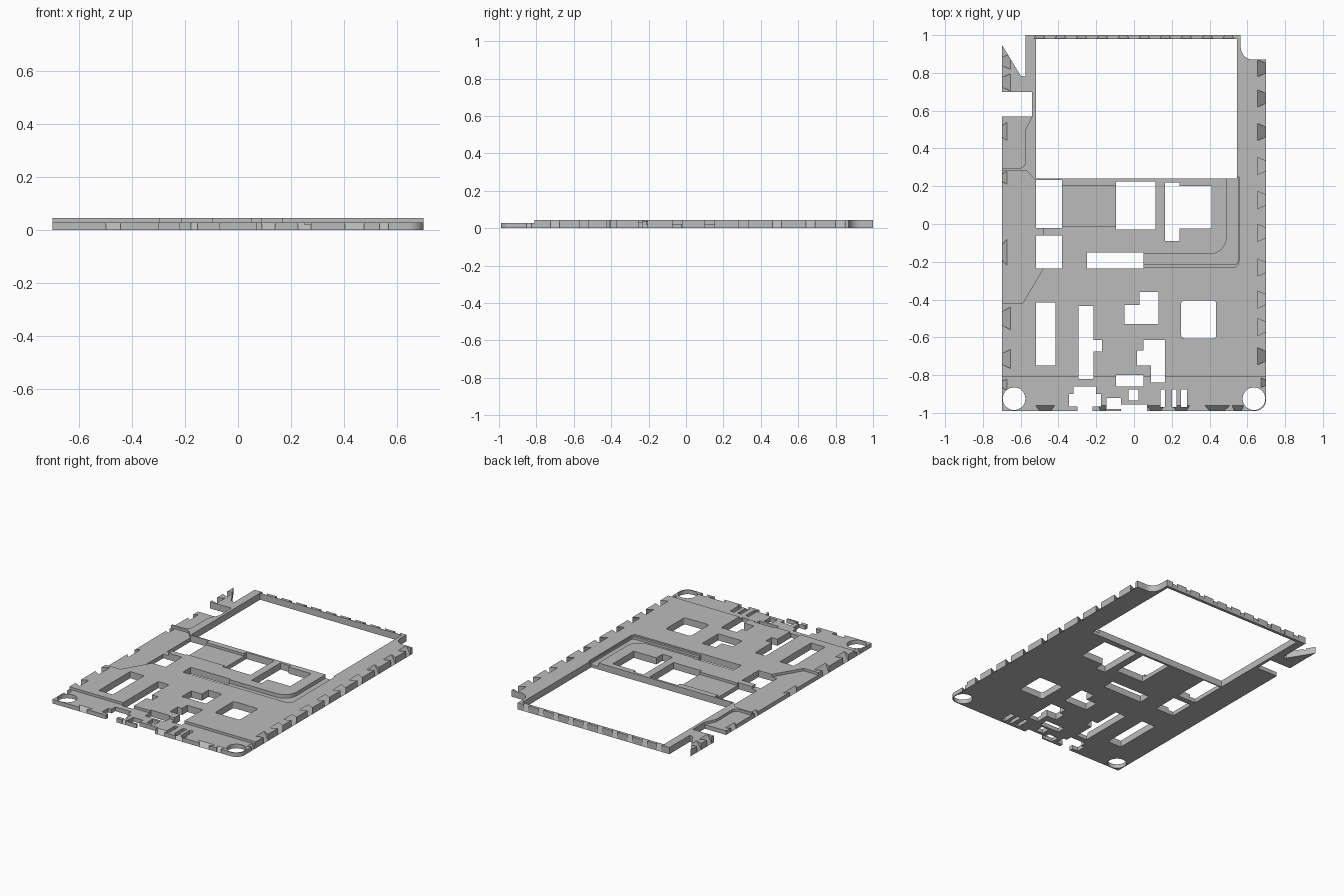
import bpy, bmesh, math

if "Cube" in bpy.data.objects:
    bpy.data.objects.remove(bpy.data.objects["Cube"])

TOP, LOW = 0.045, 0.028

gray = bpy.data.materials.new("light_gray")
gray.diffuse_color = (0.5, 0.5, 0.5, 1)
gray.use_nodes = True
gray.node_tree.nodes["Principled BSDF"].inputs["Base Color"].default_value = gray.diffuse_color


def link(bm, name):
    bmesh.ops.recalc_face_normals(bm, faces=bm.faces)
    me = bpy.data.meshes.new(name)
    bm.to_mesh(me)
    bm.free()
    ob = bpy.data.objects.new(name, me)
    bpy.context.collection.objects.link(ob)
    me.materials.append(gray)
    return ob


def prism(name, pts, z0, z1):
    bm = bmesh.new()
    lo = [bm.verts.new((x, y, z0)) for x, y in pts]
    hi = [bm.verts.new((x, y, z1)) for x, y in pts]
    bm.faces.new(lo[::-1])
    bm.faces.new(hi)
    for i in range(len(pts)):
        j = (i + 1) % len(pts)
        bm.faces.new((lo[i], lo[j], hi[j], hi[i]))
    return link(bm, name)


def arc(cx, cy, r, a0, a1, n=8):
    return [(cx + r * math.cos(math.radians(a0 + (a1 - a0) * i / n)),
             cy + r * math.sin(math.radians(a0 + (a1 - a0) * i / n))) for i in range(n + 1)]


def box(x0, x1, y0, y1):
    return [(x0, y0), (x1, y0), (x1, y1), (x0, y1)]


# Main plate with rounded front corner, scooped rear corner and pointed rear tab
outline = [(-0.70, -0.99)] + arc(0.64, -0.93, 0.06, -90, 0) + [(0.70, 0.87)]
outline += arc(0.63, 0.935, 0.065, 270, 180)
outline += [(0.565, 1.0), (-0.575, 1.0), (-0.575, 0.78), (-0.60, 0.785), (-0.70, 0.95)]
plate = prism("frame_plate", outline, 0, TOP)
cutters = []


def cut(name, pts, z0=-0.02, z1=0.08):
    cutters.append(prism(name + "_cutter", pts, z0, z1))


def edge_notch(mid, half, edge, axis, depth, top):
    """Sloped notch that narrows towards the outer edge of the plate."""
    bm = bmesh.new()
    s = 1 if edge > 0 else -1

    def at(t, z, side):
        w = mid + side * half * (1 - 0.45 * t)
        d = edge - s * depth * (1 - t)
        return bm.verts.new((d, w, z) if axis == 'x' else (w, d, z))
    e = 0.15
    rings = [(at(-e, top * (1 + e), k), at(1 + e, -top * e, k),
              at(1 + e, top * (1 + e), k)) for k in (-1, 1)]
    a, b = rings
    bm.faces.new(a)
    bm.faces.new(b[::-1])
    for i in range(3):
        j = (i + 1) % 3
        bm.faces.new((a[i], a[j], b[j], b[i]))
    cutters.append(link(bm, "notch_cutter"))


# Lowered front strip and lowered left side pockets
cut("front_step", box(-0.8, 0.8, -1.1, -0.81), LOW)
cut("left_pocket", [(-0.8, -0.42), (-0.59, -0.42), (-0.48, -0.235), (-0.48, 0.2),
                    (-0.53, 0.24), (-0.57, 0.283), (-0.8, 0.283)], LOW)
cut("left_rear_pocket", [(-0.8, 0.296)] + arc(-0.61, 0.331, 0.035, 270, 360)
    + [(-0.575, 0.50), (-0.54, 0.57), (-0.8, 0.57)], LOW)

# Shallow bay and curved groove
cut("shallow_bay", box(-0.385, -0.09, -0.01, 0.20), LOW)
groove = [(0.04, -0.215)] + arc(0.53, -0.195, 0.02, 270, 360, 4) + [(0.55, 0.25), (0.49, 0.25)]
groove += arc(0.40, -0.07, 0.09, 0, -90) + [(0.04, -0.16)]
cut("groove", groove, 0.02)
ledge = [(0.04, -0.23)] + arc(0.525, -0.20, 0.03, 270, 360, 4) + [(0.555, 0.25), (0.52, 0.25),
                                                                  (0.52, -0.19), (0.04, -0.19)]
cut("groove_ledge", ledge, 0.036)

# Round corner holes
for x in (-0.635, 0.635):
    cut("corner_hole", arc(x, -0.925, 0.06, 0, 348.75, 31))

# Through openings: x0, x1, y0, y1
openings = [
    (-0.52, 0.545, 0.24, 0.98), (-0.8, -0.54, 0.57, 0.70),
    (-0.52, -0.38, -0.02, 0.232), (-0.52, -0.38, -0.235, -0.06),
    (-0.095, 0.115, -0.03, 0.225), (0.165, 0.24, -0.09, 0.22),
    (0.23, 0.41, -0.025, 0.20), (-0.25, 0.05, -0.235, -0.15),
    (-0.52, -0.415, -0.75, -0.415), (-0.295, -0.215, -0.82, -0.435),
    (-0.22, -0.17, -0.675, -0.615), (0.03, 0.13, -0.53, -0.36),
    (-0.05, 0.04, -0.53, -0.43), (0.05, 0.165, -0.75, -0.615),
    (0.015, 0.06, -0.75, -0.67), (0.09, 0.165, -0.84, -0.74),
    (-0.095, 0.05, -0.86, -0.80), (-0.03, 0.025, -0.935, -0.875),
    (0.14, 0.165, -0.97, -0.875), (0.20, 0.225, -0.97, -0.875),
    (0.25, 0.28, -0.97, -0.875), (-0.32, -0.20, -0.95, -0.86),
    (-0.345, -0.175, -0.965, -0.90), (-0.30, -0.22, -1.1, -0.95),
    (-0.145, -0.07, -0.98, -0.92), (-0.07, 0.07, -1.1, -0.955),
]
for o in openings:
    cut("opening", box(*o))
x0, x1, y0, y1, r = 0.25, 0.435, -0.605, -0.405, 0.015
cut("rounded_opening", arc(x1 - r, y0 + r, r, -90, 0, 3) + arc(x1 - r, y1 - r, r, 0, 90, 3)
    + arc(x0 + r, y1 - r, r, 90, 180, 3) + arc(x0 + r, y0 + r, r, 180, 270, 3))

# Sloped notches along the right, left, rear and front edges
for y in (0.825, 0.665, 0.487, 0.307, 0.127, -0.047, -0.23, -0.40, -0.545, -0.70):
    edge_notch(y, 0.045, 0.70, 'x', TOP, TOP)
edge_notch(-0.84, 0.025, 0.70, 'x', LOW, LOW)
for y, h, t in ((0.86, 0.04, TOP), (0.75, 0.045, TOP), (0.49, 0.05, LOW), (0.245, 0.035, LOW),
                (-0.15, 0.07, LOW), (-0.50, 0.06, TOP), (-0.715, 0.05, TOP), (-0.85, 0.03, LOW)):
    edge_notch(y, h, -0.70, 'x', t, t)
for i in range(10):
    edge_notch(-0.50 + 0.111 * i, 0.03, 1.0, 'y', 0.018, TOP)
for x, h in ((-0.47, 0.05), (-0.165, 0.022), (0.115, 0.045), (0.25, 0.045),
             (0.44, 0.065), (0.55, 0.03)):
    edge_notch(x, h, -0.99, 'y', LOW, LOW)

# Cut everything out of the plate, then remove the helpers
for c in cutters:
    c.hide_render = True
    m = plate.modifiers.new("cut", 'BOOLEAN')
    m.operation, m.solver, m.object = 'DIFFERENCE', 'EXACT', c
dg = bpy.context.evaluated_depsgraph_get()
dg.update()
mesh = bpy.data.meshes.new_from_object(plate.evaluated_get(dg))
plate.modifiers.clear()
plate.data = mesh
mesh.materials.clear()
mesh.materials.append(gray)
for p in mesh.polygons:
    p.material_index = 0
for c in cutters:
    bpy.data.objects.remove(c, do_unlink=True)
